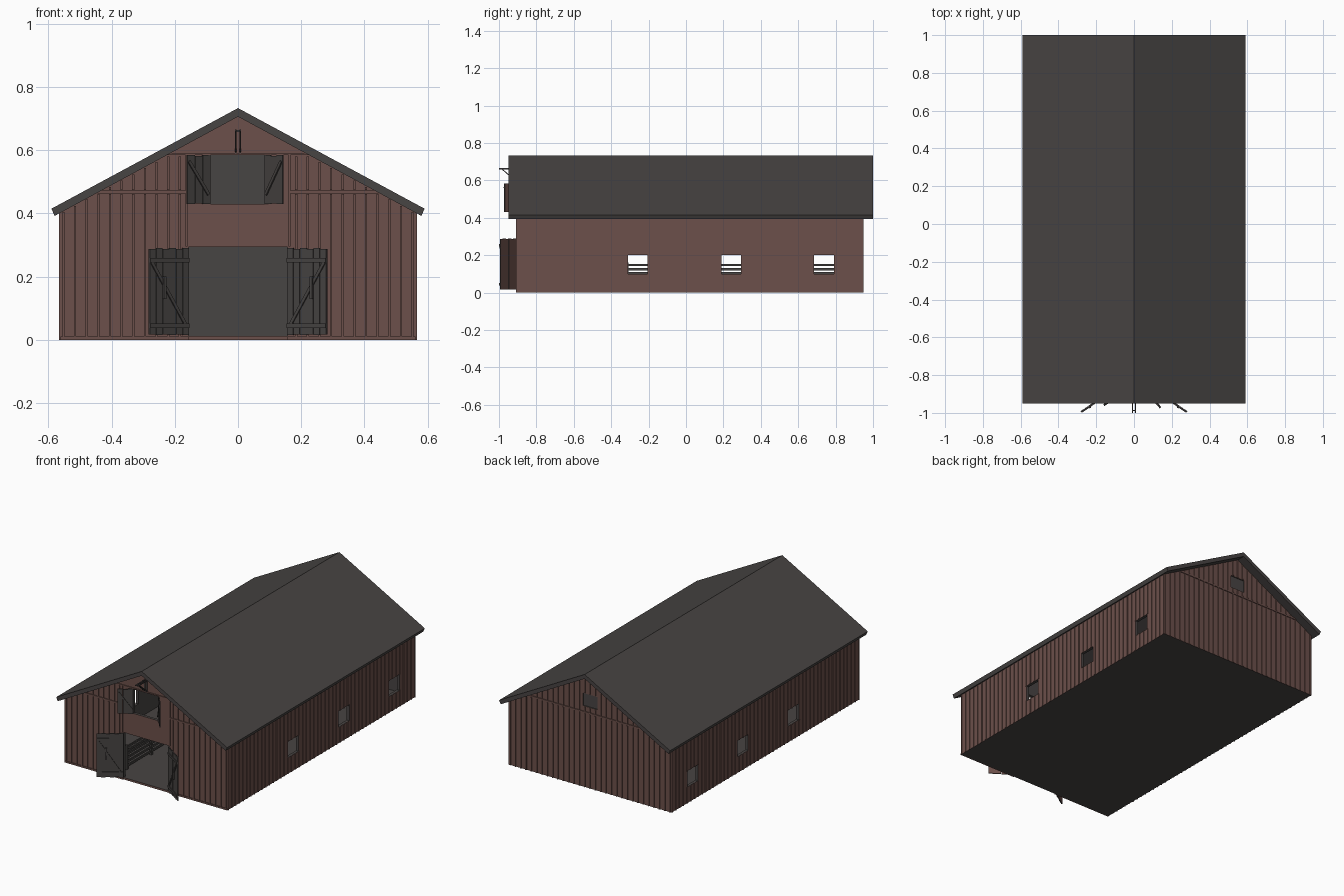
import bpy, bmesh, math
from mathutils import Matrix, Vector

if "Cube" in bpy.data.objects:
    bpy.data.objects.remove(bpy.data.objects["Cube"])


def material(name, rgb):
    m = bpy.data.materials.new(name)
    m.diffuse_color = (*rgb, 1)
    m.use_nodes = True
    m.node_tree.nodes["Principled BSDF"].inputs["Base Color"].default_value = m.diffuse_color
    return m


RED = material("barn red", (0.150, 0.080, 0.069))
GREY = material("dark grey", (0.064, 0.058, 0.056))
XW, Y0, Y1, SLOPE = 0.562, -0.905, 0.945, 0.54
WINDOWS = [(-0.31, -0.205), (0.19, 0.295), (0.685, 0.79)]


def gable_z(x):
    return 0.71 - SLOPE * abs(x)


def box(bm, lo, hi, M=None, mi=0):
    c = [(a + b) / 2 for a, b in zip(lo, hi)]
    s = [b - a for a, b in zip(lo, hi)]
    T = Matrix.Translation(c) @ Matrix.Diagonal((*s, 1))
    r = bmesh.ops.create_cube(bm, size=1, matrix=(M @ T) if M else T)
    faces = {f for v in r["verts"] for f in v.link_faces}
    for f in faces:
        f.material_index = mi
    return faces


def bar(bm, a, b, w, d, M=None, mi=0):
    # rectangular bar from a to b
    a, b = Vector(a), Vector(b)
    R = (b - a).to_track_quat('Z', 'X').to_matrix().to_4x4()
    L = Matrix.Translation(a) @ R
    box(bm, (-w / 2, -d / 2, 0), (w / 2, d / 2, (b - a).length), (M @ L) if M else L, mi)


def prism(bm, profile, y0, y1):
    f = bm.faces.new([bm.verts.new((x, y0, z)) for x, z in profile])
    r = bmesh.ops.extrude_face_region(bm, geom=[f])
    vs = [g for g in r["geom"] if isinstance(g, bmesh.types.BMVert)]
    bmesh.ops.translate(bm, verts=vs, vec=(0, y1 - y0, 0))


def finish(name, bm, mats):
    bmesh.ops.recalc_face_normals(bm, faces=bm.faces)
    me = bpy.data.meshes.new(name)
    bm.to_mesh(me)
    bm.free()
    for m in mats:
        me.materials.append(m)
    ob = bpy.data.objects.new(name, me)
    bpy.context.collection.objects.link(ob)
    return ob


def house(bm, xw, z0, drop, y0, y1):
    e = gable_z(xw) - drop
    prism(bm, [(-xw, z0), (xw, z0), (xw, e), (0, 0.71 - drop), (-xw, e)], y0, y1)


# wall shell, hollowed and with openings cut
bm = bmesh.new()
house(bm, XW, 0, 0, Y0, Y1)
walls = finish("walls", bm, [RED, GREY])
cutters = []
bm = bmesh.new()
house(bm, XW - 0.018, 0.01, 0.012, Y0 + 0.018, Y1 - 0.018)
cutters.append(finish("interior_cutter", bm, [GREY]))
holes = [((-0.157, -1, 0.012), (0.157, -0.85, 0.293)),
         ((-0.09, -1, 0.43), (0.088, -0.85, 0.584)),
         ((-0.05, 0.9, 0.505), (0.05, 1, 0.584))]
holes += [((-1, a, 0.10), (1, b, 0.20)) for a, b in WINDOWS]
for lo, hi in holes:
    bm = bmesh.new()
    box(bm, lo, hi)
    cutters.append(finish("opening_cutter", bm, [GREY]))
bpy.context.view_layer.objects.active = walls
for c in cutters:
    c.hide_render = True
    mod = walls.modifiers.new("cut", 'BOOLEAN')
    mod.operation, mod.solver, mod.object = 'DIFFERENCE', 'EXACT', c
    bpy.ops.object.modifier_apply(modifier=mod.name)
for c in cutters:
    bpy.data.objects.remove(c)
# faces away from the outer planes are the grey inside
for p in walls.data.polygons:
    c = p.center
    inside = abs(c.x) < XW - 0.001 and Y0 + 0.001 < c.y < Y1 - 0.001
    p.material_index = 1 if inside else 0

# roof
bm = bmesh.new()
prism(bm, [(-0.59, 0.415), (-0.58, 0.392), (0, 0.706), (0.58, 0.392), (0.59, 0.415), (0, 0.733)],
      -0.95, 1.0)
finish("roof", bm, [GREY])

# battens and trim on the gable walls
D, BW = 0.005, 0.007
bm = bmesh.new()
for back in (False, True):
    ya, yb = (Y1 - 0.002, Y1 + D) if back else (Y0 - D, Y0 + 0.002)
    for i in range(-15, 16):
        x = i * 0.0368
        top = gable_z(abs(x) + BW) - 0.004
        spans = [(0.0, 0.462), (0.474, 0.58 if not back else 1)]
        if not back and abs(x) < 0.165:
            continue
        if back and abs(x) < 0.056:
            spans = [(0.0, 0.462), (0.474, 0.5), (0.589, 1)]
        for a, b in spans:
            b = min(b, top)
            if b > a + 0.005:
                box(bm, (x - BW / 2, ya, a), (x + BW / 2, yb, b))
    for s in (-1, 1):
        x0 = 0 if back else 0.163
        box(bm, (min(s * x0, s * 0.445), ya, 0.463), (max(s * x0, s * 0.445), yb, 0.473))
        if not back:
            box(bm, (s * 0.163 - 0.003, ya, 0.295), (s * 0.163 + 0.003, yb, 0.585))
            box(bm, (min(s * 0.157, s * XW), ya, 0), (max(s * 0.157, s * XW), yb, 0.01))
    if not back:
        box(bm, (-0.228, ya, 0.584), (0.228, yb, 0.591))
finish("gable_battens", bm, [RED])

# battens on the long walls, broken at windows
bm = bmesh.new()
n = 50
for i in range(n + 1):
    y = Y0 + 0.004 + (Y1 - Y0 - 0.008) * i / n
    hit = any(a - 0.004 < y < b + 0.004 for a, b in WINDOWS)
    for a, b in ([(0, 0.1), (0.2, 0.403)] if hit else [(0, 0.403)]):
        for s in (-1, 1):
            box(bm, (s * XW - 0.004, y - BW / 2, a), (s * XW + 0.004, y + BW / 2, b))
finish("side_battens", bm, [RED])

# closed shutter in the back gable
bm = bmesh.new()
box(bm, (-0.052, Y1 - 0.014, 0.503), (0.052, Y1 - 0.006, 0.586))
finish("back_shutter", bm, [GREY])


def door(name, s, hinge_x, tip, z0, z1, planks, ledgers, brace):
    # u runs from hinge to free edge, w points to the inner face
    d = Vector(tip)
    width = d.length
    d.normalize()
    nrm = Vector((s * d.y, -s * d.x)) if s > 0 else Vector((-d.y * -s, d.x))
    nrm = Vector((d.y, -d.x)) * s
    M = Matrix(((d.x, nrm.x, 0, hinge_x), (d.y, nrm.y, 0, Y0), (0, 0, 1, 0), (0, 0, 0, 1)))
    bm = bmesh.new()
    pw = width / planks
    for i in range(planks):
        k = 0.003 * (i % 2)
        faces = box(bm, (i * pw + 0.0007, 0, z0 + k / 2), ((i + 1) * pw - 0.0007, 0.006, z1 - k), M, 1)
        for f in faces:
            ctr = M.inverted() @ f.calc_center_median()
            if ctr.y < 0.001:
                f.material_index = 0
    for z in ledgers:
        box(bm, (0.003, 0.005, z - 0.007), (width - 0.001, 0.011, z + 0.007), M, 1)
    (ua, za), (ub, zb) = brace
    bar(bm, (ua * width, 0.0085, za), (ub * width, 0.0085, zb), 0.01, 0.005, M, 1)
    if planks > 3:
        box(bm, (width * 0.62, 0.006, 0.13), (width * 0.68, 0.016, 0.20), M, 1)
    finish(name, bm, [RED, GREY])


for s, side in ((-1, "left"), (1, "right")):
    door("barn_door_" + side, s, s * 0.157, (s * 0.126, -0.086), 0.015, 0.29, 6,
         (0.045, 0.252), ((0.12, 0.052), (0.95, 0.245)))
door("loft_door_left", -1, -0.09, (-0.073, -0.05), 0.43, 0.584, 3, (), ((0.1, 0.46), (0.95, 0.565)))
door("loft_door_right", 1, 0.088, (0.057, -0.064), 0.43, 0.584, 3, (), ((0.1, 0.46), (0.95, 0.565)))

# hoist bracket above the loft
bm = bmesh.new()
for s in (-1, 1):
    x = s * 0.007
    bar(bm, (x, Y0, 0.662), (x, -1.0, 0.662), 0.006, 0.006)
    bar(bm, (x, Y0, 0.592), (x, -0.985, 0.661), 0.005, 0.005)
    box(bm, (x - 0.003, Y0 - 0.006, 0.59), (x + 0.003, Y0, 0.665))
box(bm, (-0.01, -0.99, 0.658), (0.01, -0.984, 0.664))
finish("hoist_bracket", bm, [GREY])

# stall fences inside
bm = bmesh.new()
for s in (-1, 1):
    x = s * 0.21
    for z in (0.03, 0.055, 0.08, 0.104, 0.124, 0.147):
        box(bm, (x - 0.004, -0.8, z - 0.006), (x + 0.004, 0.92, z + 0.006))
    for i in range(8):
        y = -0.8 + 1.7 * i / 7
        box(bm, (x - 0.008, y - 0.008, 0.008), (x + 0.008, y + 0.008, 0.16))
finish("stall_fences", bm, [GREY])
